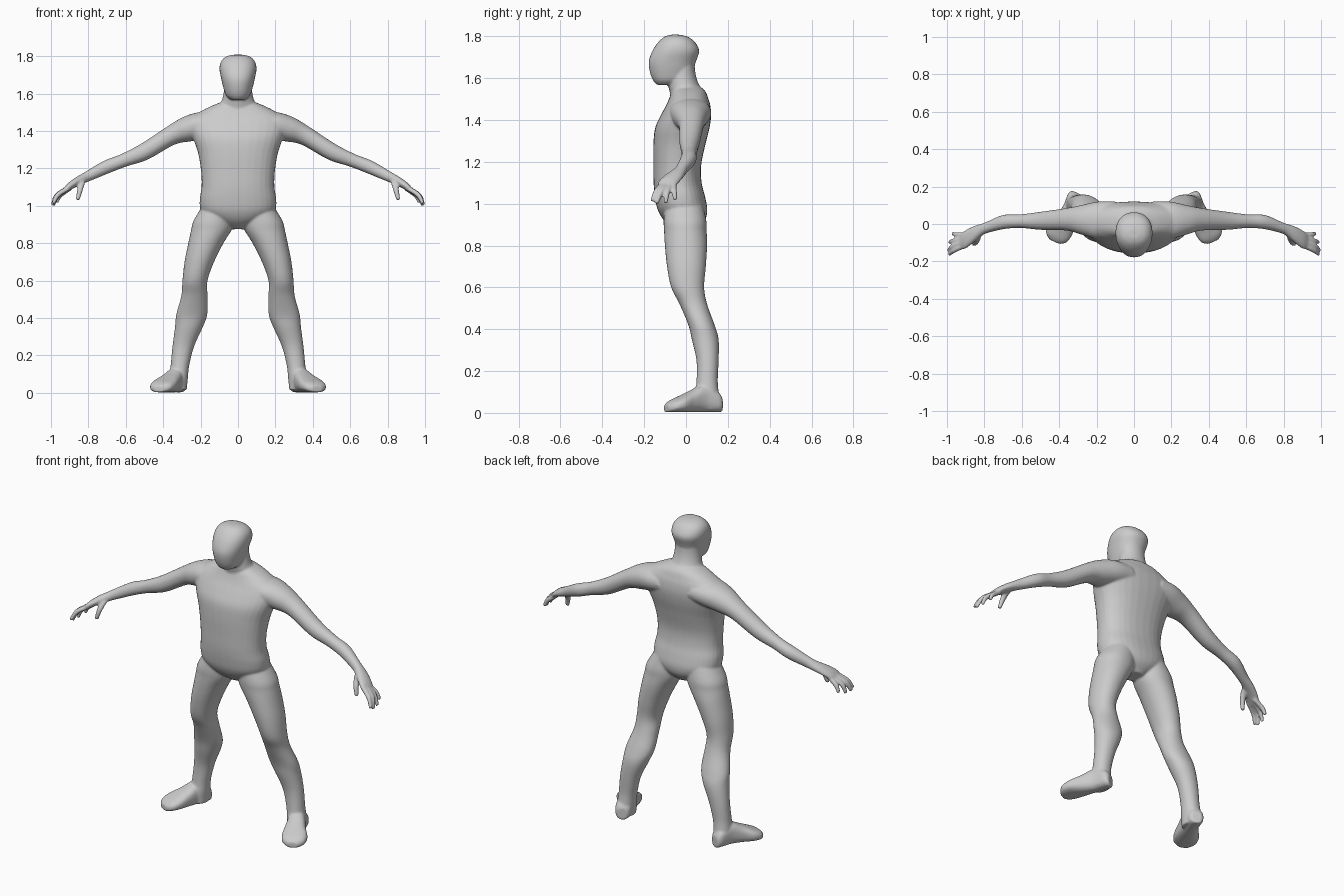
import bpy, bmesh, math
from mathutils import Vector

bm = bmesh.new()
X, Y, Z = Vector((1, 0, 0)), Vector((0, 1, 0)), Vector((0, 0, 1))


def smooth_rows(rows, steps=5):
    """Catmull-Rom interpolation of section parameters."""
    out = []
    for i in range(len(rows) - 1):
        a, b = rows[max(i - 1, 0)], rows[i]
        c, d = rows[i + 1], rows[min(i + 2, len(rows) - 1)]
        for s in range(steps):
            t = s / steps
            out.append([0.5 * (2 * q + (r - p) * t + (2 * p - 5 * q + 4 * r - w) * t * t
                               + (3 * q - p - 3 * r + w) * t ** 3)
                        for p, q, r, w in zip(a, b, c, d)])
    return out + [list(rows[-1])]


def loft(rows, u, v, power=2.0, n=32, side=1):
    """Skin rounded sections (x, y, z, radius_u, radius_v)."""
    rings = []
    for x, y, z, ru, rv in smooth_rows(rows):
        ring = []
        for k in range(n):
            t = 2 * math.pi * k / n
            c, s = math.cos(t), math.sin(t)
            p = (Vector((x, y, z))
                 + u * ru * math.copysign(abs(c) ** (2 / power), c)
                 + v * rv * math.copysign(abs(s) ** (2 / power), s))
            ring.append(bm.verts.new((p.x * side, p.y, p.z)))
        rings.append(ring)
    for a, b in zip(rings, rings[1:]):
        for k in range(n):
            j = (k + 1) % n
            bm.faces.new((a[k], a[j], b[j], b[k]))
    bm.faces.new(rings[0])
    bm.faces.new(rings[-1])


def column(rows, power=2.0):
    """Central part from (z, half width, front y, back y)."""
    loft([(0, (f + b) / 2, z, w, (b - f) / 2) for z, w, f, b in rows], X, Y, power)


# torso
column([(.875, .04, -.05, .05), (.92, .13, -.105, .09), (.97, .195, -.135, .102),
        (1.03, .205, -.148, .092), (1.10, .195, -.155, .075), (1.18, .197, -.156, .072),
        (1.28, .213, -.156, .092), (1.36, .24, -.148, .112), (1.42, .26, -.122, .12),
        (1.47, .255, -.095, .116), (1.505, .20, -.08, .106), (1.535, .14, -.07, .094),
        (1.555, .09, -.06, .075)], 2.3)
# neck
column([(1.45, .09, -.06, .10), (1.53, .10, -.077, .09), (1.57, .084, -.085, .062),
        (1.62, .075, -.08, .046), (1.68, .07, -.06, .04)])
# head
column([(1.568, .04, -.14, -.04), (1.59, .064, -.158, 0), (1.63, .078, -.173, .03),
        (1.68, .09, -.178, .048), (1.73, .099, -.161, .063), (1.77, .092, -.135, .045),
        (1.797, .066, -.105, .012), (1.808, .03, -.075, -.03)], 2.2)

arm_up = Vector((.39, 0, .92))
foot_side = Vector((.91, .417, 0))
fingers = [
    [(.905, -.115, 1.095), (.962, -.142, 1.06), (.988, -.162, 1.012)],
    [(.91, -.095, 1.095), (.97, -.12, 1.055), (.992, -.14, 1.002)],
    [(.91, -.078, 1.092), (.965, -.09, 1.052), (.987, -.098, 1.004)],
    [(.90, -.06, 1.092), (.95, -.056, 1.057), (.97, -.052, 1.018)],
]

for side in (-1, 1):
    # arm and palm
    loft([(.10, .02, 1.44, .10, .07), (.19, .02, 1.43, .10, .075),
          (.275, .022, 1.408, .08, .068), (.36, .025, 1.375, .06, .052),
          (.50, .017, 1.29, .048, .046), (.61, .015, 1.244, .036, .036),
          (.70, .01, 1.209, .038, .036), (.79, -.02, 1.165, .03, .029),
          (.82, -.034, 1.15, .034, .026), (.86, -.057, 1.13, .044, .023),
          (.90, -.082, 1.105, .049, .019), (.925, -.092, 1.085, .042, .013)],
         Y, arm_up, 2.1, side=side)
    # fingers
    for path in fingers:
        loft([(*p, r, r) for p, r in zip(path, (.014, .0135, .0105))],
             Y, Vector((.75, 0, .66)), n=14, side=side)
    # thumb
    loft([(.835, -.065, 1.13, .02, .02), (.845, -.095, 1.085, .016, .016),
          (.857, -.108, 1.032, .011, .011)], X, Y, n=14, side=side)
    # leg
    loft([(.10, -.01, 1.0, .09, .09), (.13, -.005, .92, .108, .102),
          (.143, -.003, .87, .108, .102), (.172, 0, .80, .094, .101),
          (.207, .002, .70, .079, .093), (.23, .008, .60, .067, .079),
          (.233, .035, .52, .07, .066), (.247, .074, .42, .083, .063),
          (.263, .092, .35, .074, .064), (.292, .103, .25, .058, .053),
          (.31, .101, .15, .05, .051), (.318, .10, .08, .05, .058),
          (.318, .10, .015, .044, .055)], X, Y, 2.1, side=side)
    # foot
    loft([(x, y, h / 2 + .003, w, h / 2) for x, y, h, w in
          [(.305, .167, .07, .028), (.312, .145, .10, .044), (.335, .08, .13, .047),
           (.365, .02, .102, .058), (.395, -.03, .076, .07), (.415, -.072, .055, .061),
           (.425, -.095, .035, .03)]], foot_side, Z, 2.5, side=side)

bmesh.ops.recalc_face_normals(bm, faces=bm.faces)
mesh = bpy.data.meshes.new("human_body")
bm.to_mesh(mesh)
bm.free()
body = bpy.data.objects.new("human_body", mesh)
bpy.context.collection.objects.link(body)

# fuse the parts into one skin and soften the joins
remesh = body.modifiers.new("fuse", 'REMESH')
remesh.mode = 'VOXEL'
remesh.voxel_size = 0.006
remesh.use_smooth_shade = True
soften = body.modifiers.new("soften", 'SMOOTH')
soften.factor = 0.5
soften.iterations = 6
bpy.context.view_layer.objects.active = body
body.select_set(True)
bpy.ops.object.convert(target='MESH')
bpy.ops.object.shade_smooth()
